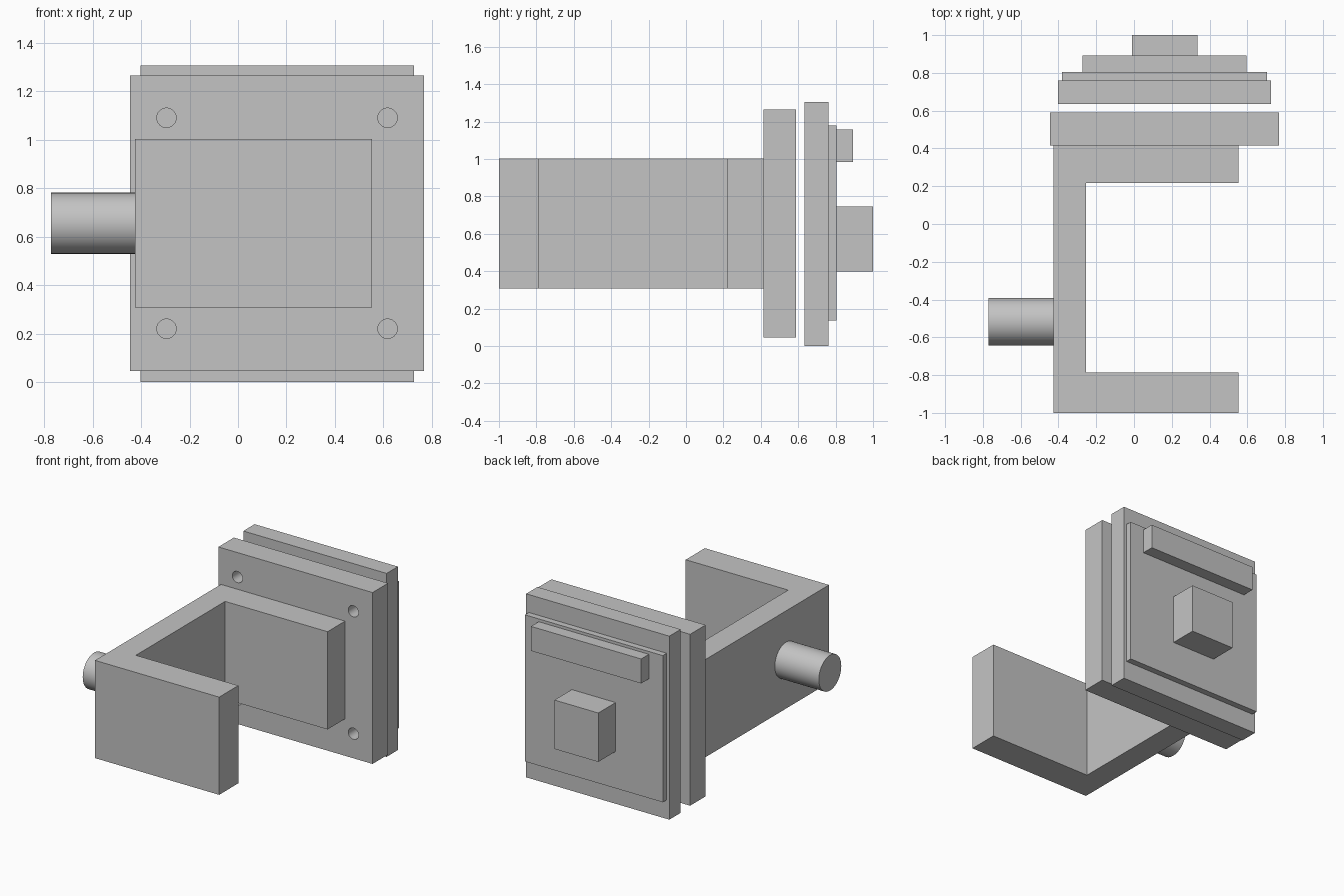
import bpy, bmesh, math
from mathutils import Matrix

if "Cube" in bpy.data.objects:
    bpy.data.objects.remove(bpy.data.objects["Cube"], do_unlink=True)

GREY = (0.55, 0.55, 0.55, 1)
mat = bpy.data.materials.new("plain grey")
mat.use_nodes = True
mat.diffuse_color = GREY
mat.node_tree.nodes["Principled BSDF"].inputs["Base Color"].default_value = GREY


def add_object(name, bm):
    bmesh.ops.recalc_face_normals(bm, faces=bm.faces)
    mesh = bpy.data.meshes.new(name)
    bm.to_mesh(mesh)
    bm.free()
    mesh.materials.append(mat)
    obj = bpy.data.objects.new(name, mesh)
    bpy.context.collection.objects.link(obj)
    return obj


def box(name, x, y, z):
    """Box from (min, max) pairs."""
    bm = bmesh.new()
    bmesh.ops.create_cube(bm, size=1)
    for v in bm.verts:
        v.co = [lo + (c + 0.5) * (hi - lo) for c, (lo, hi) in zip(v.co, (x, y, z))]
    return add_object(name, bm)


def cylinder(name, center, radius, depth, axis):
    bm = bmesh.new()
    turn = Matrix.Rotation(math.pi / 2, 4, axis)
    bmesh.ops.create_cone(bm, cap_ends=True, segments=48, radius1=radius,
                          radius2=radius, depth=depth,
                          matrix=Matrix.Translation(center) @ turn)
    return add_object(name, bm)


def smooth(obj):
    bpy.ops.object.select_all(action="DESELECT")
    obj.select_set(True)
    bpy.context.view_layer.objects.active = obj
    bpy.ops.object.shade_smooth_by_angle(angle=math.radians(30))


# C-shaped bracket, extruded upward from its plan outline
outline = [(-0.425, -1), (0.552, -1), (0.552, -0.785), (-0.254, -0.785),
           (-0.254, 0.218), (0.552, 0.218), (0.552, 0.415), (-0.425, 0.415)]
bm = bmesh.new()
face = bm.faces.new([bm.verts.new((x, y, 0.308)) for x, y in outline])
ext = bmesh.ops.extrude_face_region(bm, geom=[face])
bmesh.ops.translate(bm, vec=(0, 0, 0.695),
                    verts=[g for g in ext["geom"] if isinstance(g, bmesh.types.BMVert)])
add_object("c_bracket", bm)

# Side shaft
shaft = cylinder("side_shaft", (-0.598, -0.517, 0.655), 0.126, 0.347, "Y")
smooth(shaft)

# Mounting plate with four corner holes
plate = box("mounting_plate", (-0.445, 0.768), (0.415, 0.589), (0.045, 1.264))
for x in (-0.295, 0.617):
    for z in (0.22, 1.09):
        cutter = cylinder("hole_cutter", (x, 0.502, z), 0.04, 0.4, "X")
        cutter.hide_render = True
        cutter.hide_set(True)
        mod = plate.modifiers.new("hole", "BOOLEAN")
        mod.object = cutter
        mod.solver = "EXACT"
bpy.context.view_layer.update()
cut_mesh = bpy.data.meshes.new_from_object(
    plate.evaluated_get(bpy.context.evaluated_depsgraph_get()))
plate.modifiers.clear()
plate.data = cut_mesh
for obj in [o for o in bpy.data.objects if o.name.startswith("hole_cutter")]:
    bpy.data.objects.remove(obj, do_unlink=True)
smooth(plate)

# Separate rear panel and its raised parts
box("rear_panel", (-0.402, 0.725), (0.634, 0.761), (0, 1.305))
box("rear_sheet", (-0.381, 0.704), (0.761, 0.805), (0.135, 1.178))
box("rear_bar", (-0.272, 0.595), (0.805, 0.892), (0.984, 1.158))
box("rear_block", (-0.01, 0.335), (0.805, 1), (0.397, 0.745))
